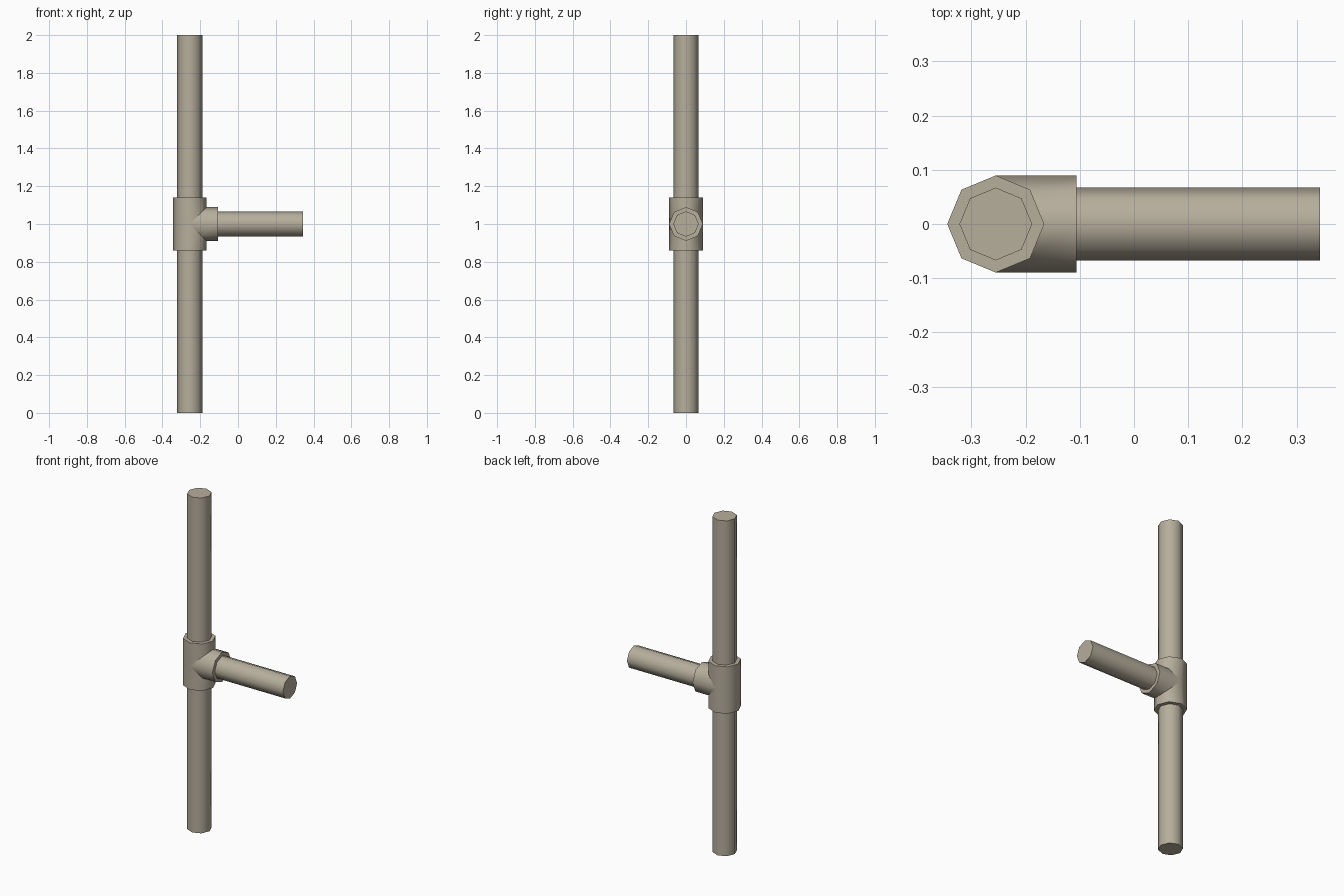
import bpy, bmesh, math
from mathutils import Vector, Matrix

if "Cube" in bpy.data.objects:
    bpy.data.objects.remove(bpy.data.objects["Cube"])

SIDES = 8
CX, CZ = -0.255, 1.0              # where the pipe axes cross
R_FIT, R_PIPE = 0.0895, 0.067     # fitting and pipe radii
H, BRANCH = 0.14, 0.149           # fitting reach along run and branch
RIGHT_END = 0.343

mat = bpy.data.materials.new("warm grey")
mat.diffuse_color = (0.47, 0.425, 0.335, 1)
mat.use_nodes = True
mat.node_tree.nodes["Principled BSDF"].inputs["Base Color"].default_value = mat.diffuse_color

UP = Matrix.Identity(3)
DOWN = Matrix.Diagonal((1, 1, -1))
RIGHT = Matrix(((0, 0, 1), (0, 1, 0), (1, 0, 0)))   # swaps x and z


def add_tube(bm, turn, r, start, end):
    """Octagonal tube along local z; start(a) gives the near edge. Returns end loop."""
    near, far = [], []
    for i in range(SIDES):
        a = 2 * math.pi * i / SIDES
        x, y = r * math.cos(a), r * math.sin(a)
        near.append(bm.verts.new(turn @ Vector((x, y, start(x)))))
        far.append(bm.verts.new(turn @ Vector((x, y, end))))
    for i in range(SIDES):
        j = (i + 1) % SIDES
        bm.faces.new((near[i], near[j], far[j], far[i]))
    bm.faces.new(far)
    return near


def finish(bm, name):
    bmesh.ops.remove_doubles(bm, verts=bm.verts[:], dist=1e-5)
    bmesh.ops.recalc_face_normals(bm, faces=bm.faces[:])
    for f in bm.faces:
        f.smooth = True
    for e in bm.edges:
        mitre = all(abs(abs(v.co.x) - abs(v.co.z)) < 1e-4 for v in e.verts)
        e.smooth = not mitre and e.calc_face_angle(math.pi) < math.radians(60)
    mesh = bpy.data.meshes.new(name)
    bm.to_mesh(mesh)
    bm.free()
    mesh.materials.append(mat)
    obj = bpy.data.objects.new(name, mesh)
    obj.location = (CX, 0, CZ)
    bpy.context.collection.objects.link(obj)


# Tee fitting: two run sockets and a branch, welded along the mitre
bm = bmesh.new()
add_tube(bm, UP, R_FIT, lambda x: max(0, x), H)
add_tube(bm, DOWN, R_FIT, lambda x: max(0, x), H)
add_tube(bm, RIGHT, R_FIT, abs, BRANCH)
finish(bm, "tee_fitting")

# Pipes leaving each socket
for name, turn, start, end in (
        ("upper_pipe", UP, H, 2 - CZ),
        ("lower_pipe", DOWN, H, CZ),
        ("branch_pipe", RIGHT, BRANCH, RIGHT_END - CX)):
    bm = bmesh.new()
    near = add_tube(bm, turn, R_PIPE, lambda x: start, end)
    bm.faces.new(near)
    finish(bm, name)
